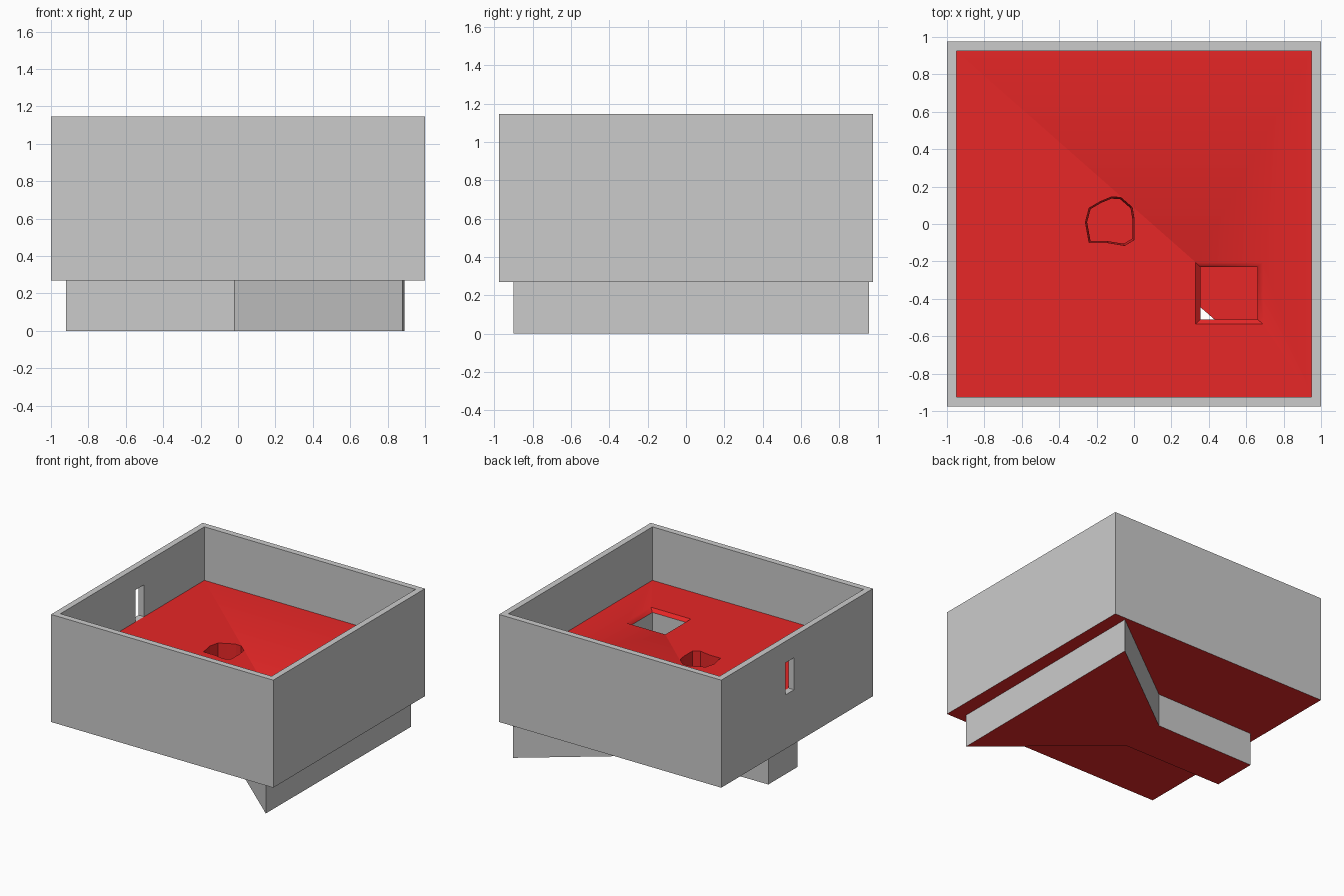
import bpy, bmesh

if "Cube" in bpy.data.objects:
    bpy.data.objects.remove(bpy.data.objects["Cube"])

RED = bpy.data.materials.new("red_floor")
RED.diffuse_color = (0.8, 0.02, 0.02, 1)
RED.use_nodes = True
RED.node_tree.nodes["Principled BSDF"].inputs["Base Color"].default_value = RED.diffuse_color

Z_BASE, Z_FLOOR, Z_TOP = 0.27, 0.71, 1.145


def rect(x0, x1, y0, y1):
    return [(x0, y0), (x1, y0), (x1, y1), (x0, y1)]


def ring(bm, pts, z):
    return [bm.verts.new((x, y, z)) for x, y in pts]


def bridge(bm, a, b):
    n = len(a)
    return [bm.faces.new((a[i], a[(i + 1) % n], b[(i + 1) % n], b[i])) for i in range(n)]


def finish(bm, name, mats, recalc=True):
    if recalc:
        bmesh.ops.recalc_face_normals(bm, faces=bm.faces)
    me = bpy.data.meshes.new(name)
    bm.to_mesh(me)
    bm.free()
    for m in mats:
        me.materials.append(m)
    ob = bpy.data.objects.new(name, me)
    bpy.context.collection.objects.link(ob)
    return ob


def prism(name, low, high, z0, z1, mats):
    bm = bmesh.new()
    a, b = ring(bm, low, z0), ring(bm, high, z1)
    bridge(bm, a, b)
    bm.faces.new(a)
    bm.faces.new(b)
    return finish(bm, name, mats)


def cut(ob, cutter):
    cutter.hide_render = True
    mod = ob.modifiers.new("cut", "BOOLEAN")
    mod.operation, mod.solver, mod.object = "DIFFERENCE", "EXACT", cutter
    bpy.context.view_layer.objects.active = ob
    bpy.ops.object.modifier_apply(modifier=mod.name)
    bpy.data.objects.remove(cutter)


# Upper walls: open box ring, red underneath, with a doorway slot on the left
outer, inner = rect(-1, 1, -0.975, 0.975), rect(-0.95, 0.95, -0.925, 0.925)
bm = bmesh.new()
loops = [ring(bm, outer, Z_BASE), ring(bm, outer, Z_TOP),
         ring(bm, inner, Z_TOP), ring(bm, inner, Z_BASE)]
for i in range(4):
    faces = bridge(bm, loops[i], loops[(i + 1) % 4])
    for f in faces:
        f.material_index = 1 if i == 3 else 0
walls = finish(bm, "upper_walls", [None, RED])
slot = rect(-1.1, -0.9, 0.04, 0.15)
cut(walls, prism("door_cutter", slot, slot, Z_FLOOR, 0.97, [None]))

# Floor slab: red with a bevelled rectangular hatch and grey shaft sides
hatch_out, hatch_in = rect(0.33, 0.69, -0.535, -0.205), rect(0.355, 0.66, -0.51, -0.23)
bm = bmesh.new()
loops = [ring(bm, inner, Z_FLOOR), ring(bm, hatch_out, Z_FLOOR),
         ring(bm, hatch_in, Z_FLOOR - 0.025), ring(bm, hatch_in, Z_BASE),
         ring(bm, inner, Z_BASE)]
for i in range(5):
    faces = bridge(bm, loops[i], loops[(i + 1) % 5])
    for k, f in enumerate(faces):
        f.material_index = 1 if i == 2 else 0
        f.smooth = i < 2 and k in (1, 2)   # soft shading right and behind
slab = finish(bm, "floor_slab", [RED, None])

# Ragged hole broken through the slab
ragged = [(-0.26, 0.01), (-0.24, -0.1), (-0.14, -0.1), (-0.05, -0.115), (0.0, -0.085),
          (0.0, 0.03), (-0.01, 0.09), (-0.07, 0.142), (-0.12, 0.145), (-0.18, 0.12),
          (-0.24, 0.085)]
cx, cy = -0.13, 0.015
narrow = [(cx + (x - cx) * 0.92, cy + (y - cy) * 0.92) for x, y in ragged]
cut(slab, prism("ragged_cutter", narrow, ragged, Z_BASE - 0.05, Z_FLOOR + 0.005, [RED]))

# Lower room: corridor widening into a chamber, grey sides and red floor
plan = [(0.88, -0.9), (0.89, 0.955), (-0.02, 0.265), (-0.92, 0.255),
        (-0.92, -0.12), (-0.02, -0.12)]
bm = bmesh.new()
low, high = ring(bm, plan, 0), ring(bm, plan, Z_BASE)
bridge(bm, low, high)
bottom = bm.faces.new(low[::-1])
bottom.material_index = 1
finish(bm, "lower_room", [None, RED], recalc=False)
